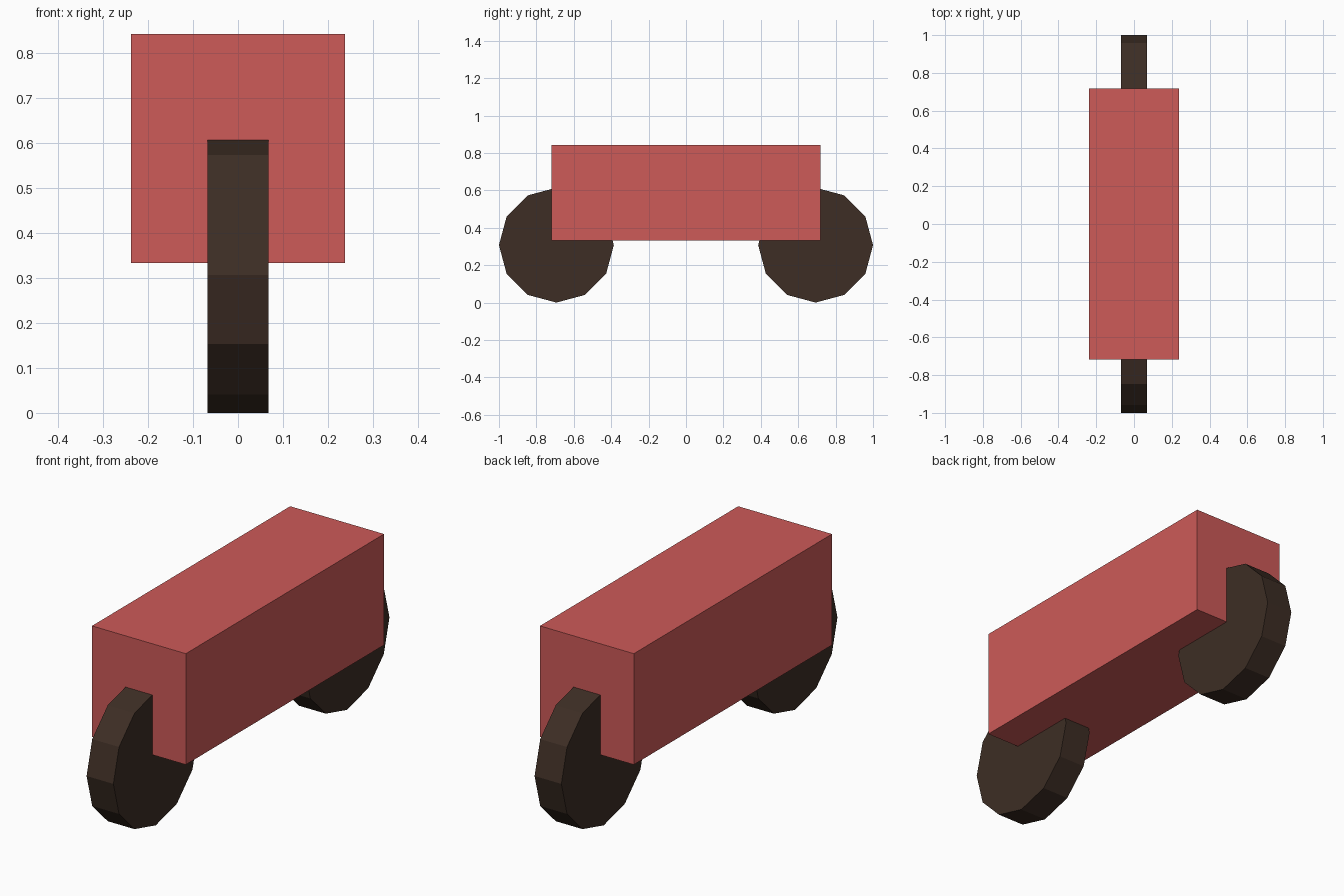
import bpy
import math

cube = bpy.data.objects.get("Cube")
if cube:
    bpy.data.objects.remove(cube, do_unlink=True)


def make_material(name, rgb):
    mat = bpy.data.materials.new(name)
    mat.use_nodes = True
    color = (*rgb, 1.0)
    mat.diffuse_color = color
    for node in mat.node_tree.nodes:
        if node.type == "BSDF_PRINCIPLED":
            node.inputs["Base Color"].default_value = color
    return mat


def finish(name, mat):
    obj = bpy.context.object
    obj.name = name
    obj.data.name = name
    obj.data.materials.append(mat)
    bpy.ops.object.transform_apply(location=False, rotation=True, scale=True)
    return obj


red = make_material("soft red", (0.61, 0.103, 0.098))
brown = make_material("dark brown", (0.047, 0.027, 0.018))

# Body: one plain long block
BOTTOM, TOP = 0.333, 0.842
bpy.ops.mesh.primitive_cube_add(size=1, location=(0, 0, (BOTTOM + TOP) / 2))
bpy.context.object.scale = (0.476, 1.436, TOP - BOTTOM)
finish("body", red)

# Wheels: twelve-sided discs with a corner touching the ground
RADIUS, WIDTH = 0.307, 0.136
for name, side in (("front_wheel", -1), ("back_wheel", 1)):
    bpy.ops.mesh.primitive_cylinder_add(
        vertices=12, radius=RADIUS, depth=WIDTH,
        location=(0, side * (1 - RADIUS), RADIUS),
        rotation=(0, math.pi / 2, 0))
    finish(name, brown)
